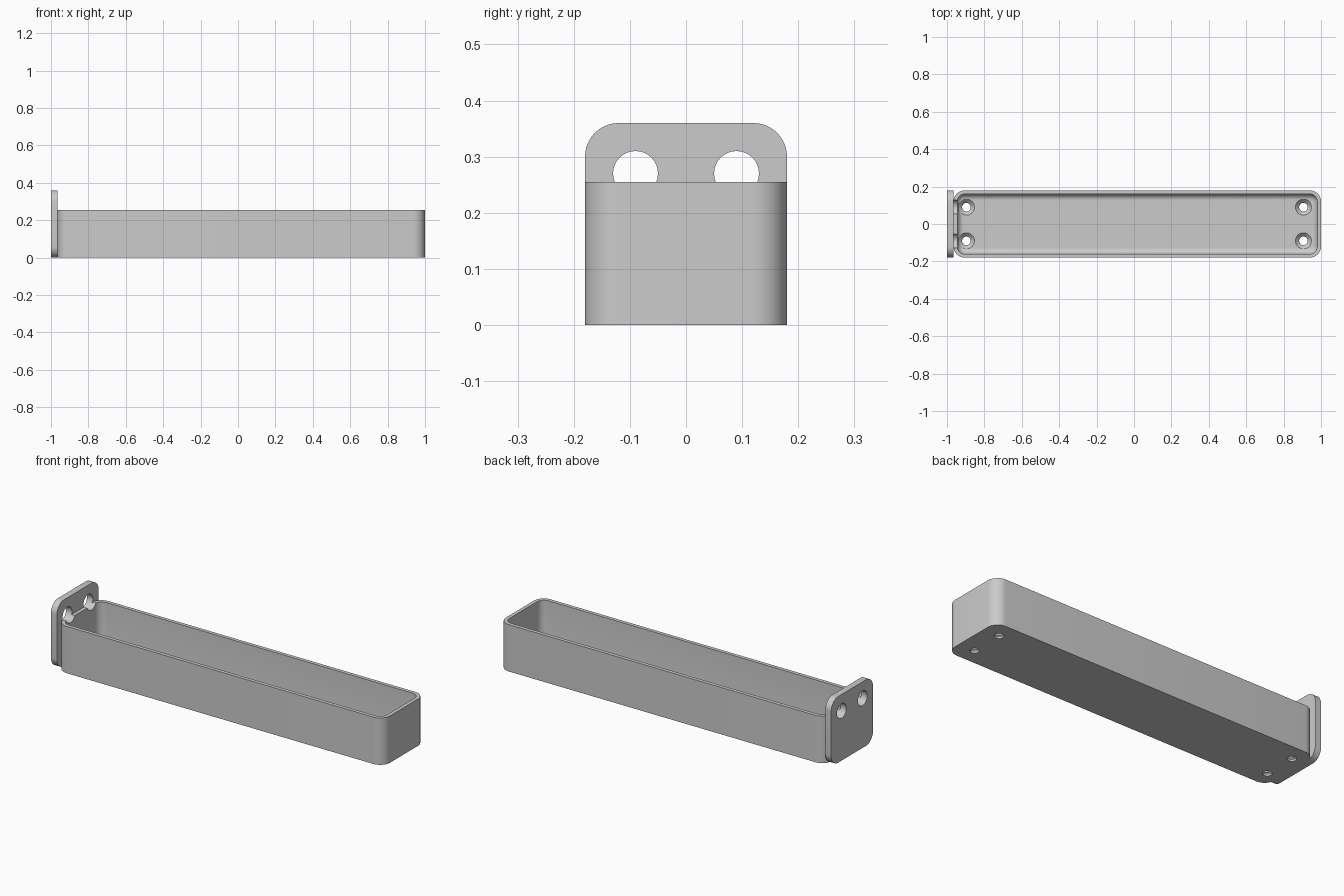
import bpy, bmesh, math
from mathutils import Matrix, Vector

if "Cube" in bpy.data.objects:
    bpy.data.objects.remove(bpy.data.objects["Cube"], do_unlink=True)

GREY = (0.6, 0.6, 0.6, 1)
mat = bpy.data.materials.new("light_grey")
mat.use_nodes = True
mat.diffuse_color = GREY
mat.node_tree.nodes["Principled BSDF"].inputs["Base Color"].default_value = GREY


def rounded_ring(hx, hy, r, steps=10):
    """Points of a rounded rectangle, counterclockwise."""
    pts = []
    for k, (sx, sy) in enumerate([(1, 1), (-1, 1), (-1, -1), (1, -1)]):
        for i in range(steps + 1):
            a = math.pi / 2 * (k + i / steps)
            pts.append((sx * (hx - r) + r * math.cos(a), sy * (hy - r) + r * math.sin(a)))
    return pts


def loft(name, rings, matrix):
    """Skin a stack of equal rings, given as (points, height), and cap both ends."""
    bm = bmesh.new()
    loops = [[bm.verts.new((x, y, z)) for x, y in pts] for pts, z in rings]
    n = len(loops[0])
    for a, b in zip(loops, loops[1:]):
        for i in range(n):
            j = (i + 1) % n
            bm.faces.new((a[i], a[j], b[j], b[i]))
    bm.faces.new(loops[0][::-1])
    bm.faces.new(loops[-1])
    bmesh.ops.transform(bm, matrix=matrix, verts=bm.verts)
    bmesh.ops.recalc_face_normals(bm, faces=bm.faces)
    mesh = bpy.data.meshes.new(name)
    bm.to_mesh(mesh)
    bm.free()
    obj = bpy.data.objects.new(name, mesh)
    bpy.context.collection.objects.link(obj)
    mesh.materials.append(mat)
    return obj


def drill(name, profile, matrix):
    """Round cutter from (radius, height) pairs."""
    obj = loft(name, [(rounded_ring(r, r, r * 0.999, 8), z) for r, z in profile], matrix)
    obj.hide_render = True
    return obj


def select(obj):
    bpy.ops.object.select_all(action='DESELECT')
    obj.select_set(True)
    bpy.context.view_layer.objects.active = obj


def cut(obj, cutters):
    select(obj)
    for c in cutters:
        mod = obj.modifiers.new("hole", 'BOOLEAN')
        mod.operation = 'DIFFERENCE'
        mod.solver = 'EXACT'
        mod.object = c
        bpy.ops.object.modifier_apply(modifier=mod.name)


# Overall sizes
JOIN, HALF_W, TRAY_H, PLATE_H = -0.965, 0.18, 0.255, 0.36
WALL, FLOOR, FILLET, CORNER = 0.02, 0.03, 0.033, 0.06
half_l = (1 - JOIN) / 2


def tray_ring(inset, z):
    return rounded_ring(half_l - inset, HALF_W - inset, CORNER - inset), z


# Tray: outer wall, rim, inner wall, filleted floor
rings = [tray_ring(0, 0), tray_ring(0, TRAY_H), tray_ring(WALL, TRAY_H)]
for i in range(9):
    a = math.pi / 2 * i / 8
    rings.append(tray_ring(WALL + FILLET * (1 - math.cos(a)),
                           FLOOR + FILLET * (1 - math.sin(a))))
tray = loft("tray", rings, Matrix.Translation((JOIN + half_l, 0, 0)))

# End plate, standing upright on the right end
turn = Matrix(((0, 0, 1, 0), (1, 0, 0, 0), (0, 1, 0, PLATE_H / 2), (0, 0, 0, 1)))
outline = rounded_ring(HALF_W, PLATE_H / 2, CORNER)
plate = loft("end_plate", [(outline, -1), (outline, JOIN)], turn)

# Countersunk floor holes and plain plate holes
floor_drills, plate_drills = [], []
for y in (-0.09, 0.09):
    for x in (-0.896, 0.906):
        floor_drills.append(drill("floor_drill",
            [(0.023, -0.05), (0.023, 0.01), (0.043, FLOOR), (0.043, 0.1)],
            Matrix.Translation((x, y, 0))))
    plate_drills.append(drill("plate_drill", [(0.04, -1.1), (0.04, -0.93)],
        Matrix.Translation((0, y, 0.27 - PLATE_H / 2)) @ turn))
cut(tray, floor_drills + plate_drills)
cut(plate, plate_drills)
for c in floor_drills + plate_drills:
    bpy.data.objects.remove(c, do_unlink=True)

for obj in (tray, plate):
    select(obj)
    bpy.ops.object.shade_smooth_by_angle(angle=math.radians(30))
